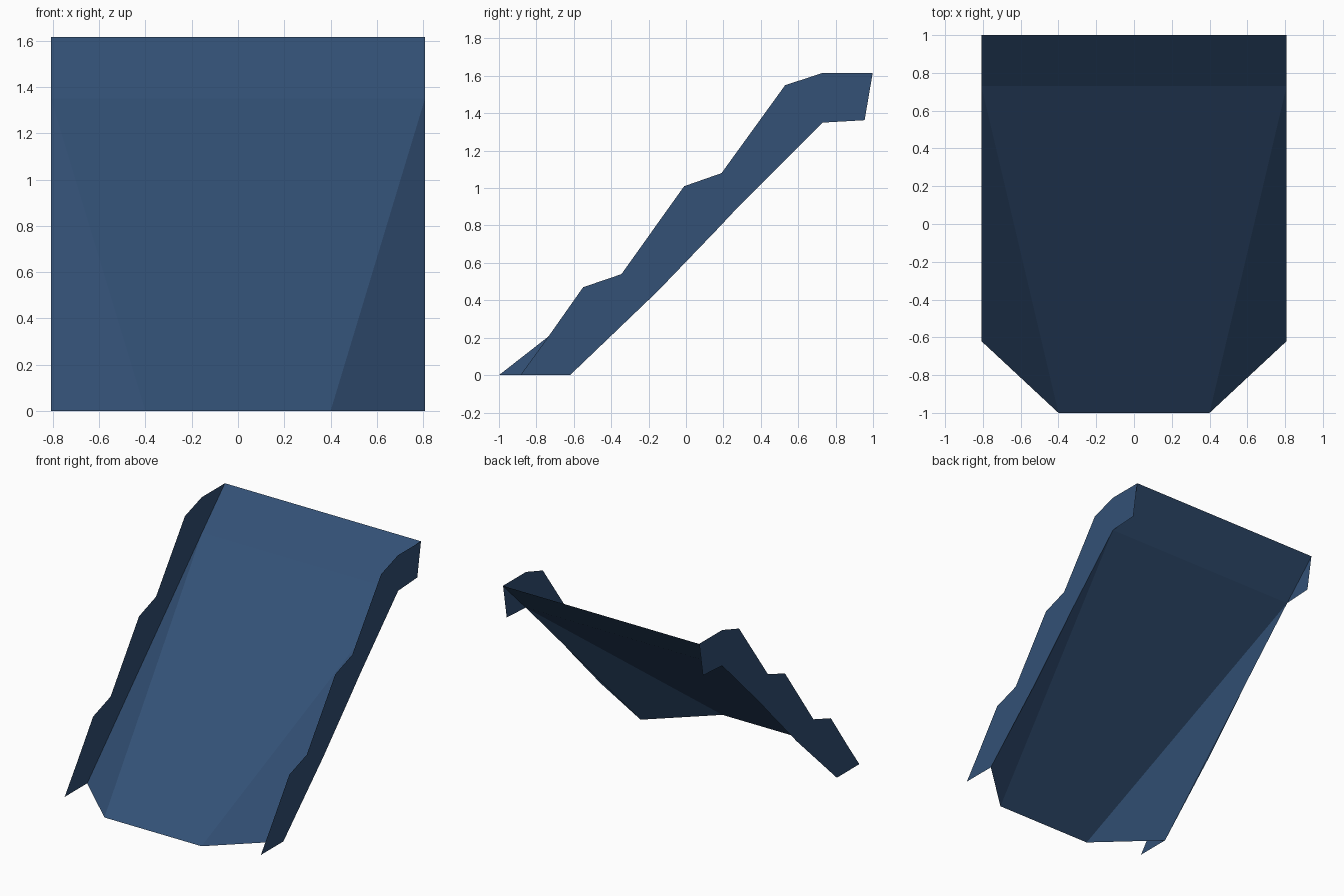
import bpy

if "Cube" in bpy.data.objects:
    bpy.data.objects.remove(bpy.data.objects["Cube"])

navy = bpy.data.materials.new("navy blue")
navy.diffuse_color = (0.033, 0.082, 0.182, 1)
navy.use_nodes = True
navy.node_tree.nodes["Principled BSDF"].inputs["Base Color"].default_value = navy.diffuse_color

HALF_W = 0.808


def add_sheet(name, verts, faces):
    """Make a flat-shaded thin sheet object."""
    mesh = bpy.data.meshes.new(name)
    mesh.from_pydata(verts, [], faces)
    mesh.materials.append(navy)
    mesh.update()
    obj = bpy.data.objects.new(name, mesh)
    bpy.context.collection.objects.link(obj)
    return obj


# Stepped side panels, profile in (y, z)
profile = [(-0.885, 0), (-0.62, 0), (-0.15, 0.45), (0.17, 0.783),
           (0.275, 0.895), (0.73, 1.35), (0.955, 1.363), (0.998, 1.615),
           (0.728, 1.615), (0.53, 1.55), (0.19, 1.08), (-0.01, 1.01),
           (-0.345, 0.54), (-0.55, 0.47), (-0.74, 0.2)]
for side, name in ((1, "right_side_panel"), (-1, "left_side_panel")):
    order = list(range(len(profile)))[::side]
    add_sheet(name, [(side * HALF_W, y, z) for y, z in profile], [order])

# Ramp: tapered main slope, two corner triangles and a steeper top strip
w = HALF_W
add_sheet("ramp",
          [(-0.4, -1, 0), (0.4, -1, 0),
           (w, 0.73, 1.35), (-w, 0.73, 1.35),
           (w, 1, 1.615), (-w, 1, 1.615),
           (w, -0.62, 0), (-w, -0.62, 0)],
          [(0, 1, 2, 3), (3, 2, 4, 5), (1, 6, 2), (7, 0, 3)])
